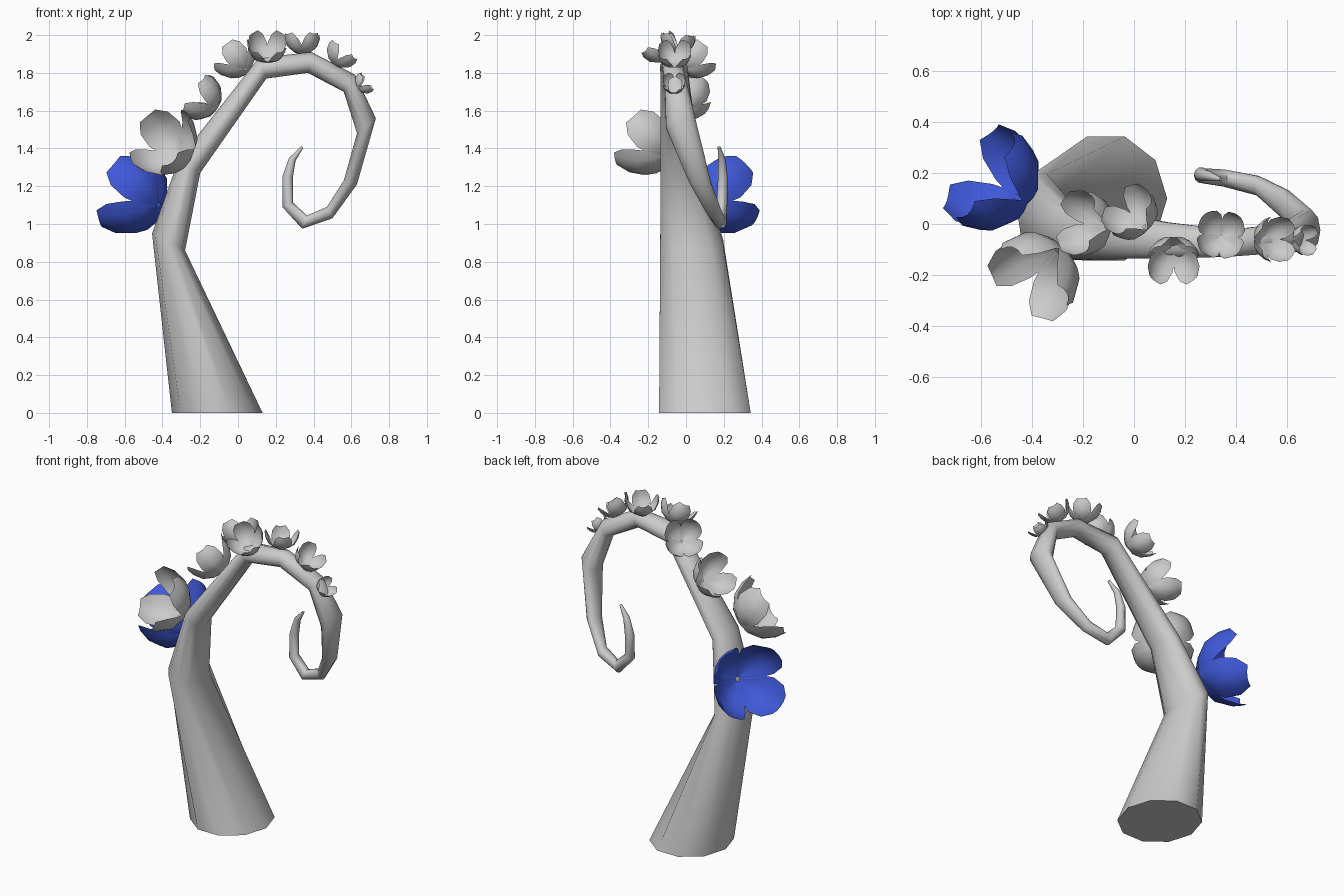
import bpy, bmesh, math
from mathutils import Vector, Matrix

if "Cube" in bpy.data.objects:
    bpy.data.objects.remove(bpy.data.objects["Cube"])

SIDES = 10


def finish(bm, name, angle=40):
    bmesh.ops.recalc_face_normals(bm, faces=bm.faces[:])
    me = bpy.data.meshes.new(name)
    bm.to_mesh(me)
    bm.free()
    ob = bpy.data.objects.new(name, me)
    bpy.context.collection.objects.link(ob)
    bpy.ops.object.select_all(action='DESELECT')
    ob.select_set(True)
    bpy.context.view_layer.objects.active = ob
    bpy.ops.object.shade_smooth_by_angle(angle=math.radians(angle))
    return ob


# Stem: each ring is outer x, z, inner x, z, centre y, half depth in y
rings = [
    (-.35, 0, .13, 0, .10, .255),
    (-.455, .95, -.28, .86, .03, .175),
    (-.315, 1.34, -.20, 1.27, -.03, .11),
    (.11, 1.88, .15, 1.77, -.065, .075),
    (.39, 1.91, .37, 1.80, -.075, .055),
    (.62, 1.79, .56, 1.70, -.055, .06),
    (.73, 1.56, .63, 1.48, -.025, .085),
    (.63, 1.21, .56, 1.23, .075, .06),
    (.50, 1.03, .47, 1.09, .15, .04),
    (.34, .975, .365, 1.045, .18, .035),
    (.235, 1.09, .29, 1.115, .19, .03),
    (.235, 1.25, .29, 1.245, .195, .027),
    (.27, 1.35, .305, 1.335, .19, .02),
    (.335, 1.412, .345, 1.402, .175, .008),
]
bm = bmesh.new()
loops = []
for ox, oz, ix, iz, y, hy in rings:
    c = Vector(((ox + ix) / 2, y, (oz + iz) / 2))
    u = Vector((ox - ix, 0, oz - iz)) / 2
    v = Vector((0, hy, 0))
    loops.append([bm.verts.new(c + u * math.cos(a) + v * math.sin(a))
                  for a in (2 * math.pi * i / SIDES for i in range(SIDES))])
for a, b in zip(loops, loops[1:]):
    for i in range(SIDES):
        j = (i + 1) % SIDES
        bm.faces.new((a[i], a[j], b[j], b[i]))
bm.faces.new(loops[0])
bm.faces.new(loops[-1])
finish(bm, "curled_stem", 50)

# Petal rows for a flower of radius 1: distance out, height, half width
PETAL = [(.05, 0, .06), (.40, .06, .36), (.74, .30, .52), (.92, .66, .47), (.97, .95, .27)]
COLS = 5


def flower(name, base, axis, radius, roll=45, mat=None):
    bm = bmesh.new()
    for k in range(4):
        spin = Matrix.Rotation(math.radians(roll + 90 * k), 3, 'Z')
        grid = []
        for r, h, w in PETAL:
            row = []
            for c in range(COLS):
                s = 2 * c / (COLS - 1) - 1
                cup = s * s * w
                row.append(bm.verts.new(spin @ Vector((r - .3 * cup, s * w, h + .25 * cup)) * radius))
            grid.append(row)
        for a, b in zip(grid, grid[1:]):
            for i in range(COLS - 1):
                bm.faces.new((a[i], a[i + 1], b[i + 1], b[i]))
    ob = finish(bm, name)
    rot = Vector(axis).to_track_quat('Z', 'Y').to_matrix().to_4x4()
    ob.matrix_world = Matrix.Translation(base) @ rot
    if mat:
        ob.data.materials.append(mat)


blue = bpy.data.materials.new("blue")
blue.diffuse_color = (.05, .10, .70, 1)
blue.use_nodes = True
blue.node_tree.nodes["Principled BSDF"].inputs["Base Color"].default_value = blue.diffuse_color

# Flowers along the outer side of the stem, largest to smallest
flower("blue_flower", (-.42, .08, 1.10), (-.75, .5, .28), .24, 45, blue)
blooms = [
    ((-.30, -.10, 1.36), (-.55, -.65, .45), .205, 45),
    ((-.11, -.01, 1.61), (-.75, .10, .5), .145, 45),
    ((.04, -.01, 1.82), (-.5, .5, .5), .125, 45),
    ((.155, -.09, 1.875), (0, -.55, .7), .115, 45),
    ((.34, -.05, 1.90), (0, .1, 1), .105, 40),
    ((.505, -.06, 1.845), (.55, 0, .7), .10, 45),
    ((.63, -.06, 1.715), (.65, -.05, .5), .068, 45),
]
for i, (base, axis, radius, roll) in enumerate(blooms):
    flower(f"flower_{i + 1}", base, axis, radius, roll)
